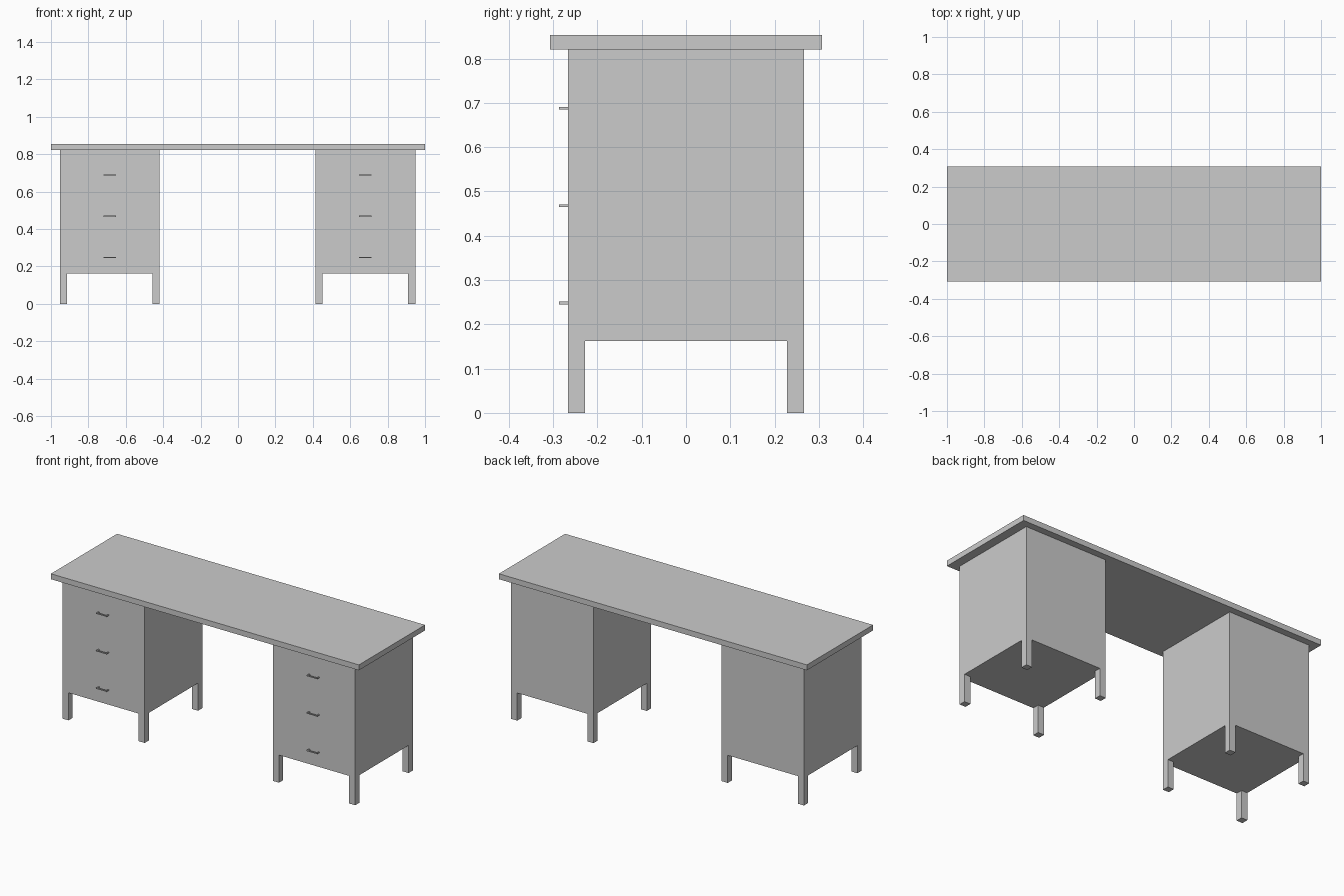
import bpy, bmesh

if "Cube" in bpy.data.objects:
    bpy.data.objects.remove(bpy.data.objects["Cube"])

def boxes(name, spans):
    """One object made of axis-aligned boxes given as (x0, x1, y0, y1, z0, z1)."""
    bm = bmesh.new()
    for x0, x1, y0, y1, z0, z1 in spans:
        vs = bmesh.ops.create_cube(bm, size=1)["verts"]
        for v in vs:
            v.co = (x1 if v.co.x > 0 else x0,
                    y1 if v.co.y > 0 else y0,
                    z1 if v.co.z > 0 else z0)
    me = bpy.data.meshes.new(name)
    bm.to_mesh(me)
    bm.free()
    ob = bpy.data.objects.new(name, me)
    bpy.context.collection.objects.link(ob)
    return ob

TOP_Z, UNDER_Z, BODY_Z = 0.853, 0.821, 0.162
HALF, LEG = 0.267, 0.039          # pedestal half width, leg thickness
BAR = 0.006                       # handle bar thickness

# Table top
boxes("desk_top", [(-1, 1, -0.307, 0.307, UNDER_Z, TOP_Z)])

for side, cx in (("left", -0.686), ("right", 0.681)):
    # Drawer pedestal
    boxes(side + "_pedestal", [(cx - HALF, cx + HALF, -HALF, HALF, BODY_Z, UNDER_Z)])

    # Four corner legs, flush with the pedestal sides
    for sx, xn in ((-1, "left"), (1, "right")):
        for sy, yn in ((-1, "front"), (1, "back")):
            xs = sorted((cx + sx * HALF, cx + sx * (HALF - LEG)))
            ys = sorted((sy * HALF, sy * (HALF - LEG)))
            boxes(f"{side}_pedestal_{yn}_{xn}_leg", [(*xs, *ys, 0, BODY_Z)])

    # Three U-shaped drawer pulls: front bar and two posts
    for level, z in (("lower", 0.248), ("middle", 0.468), ("upper", 0.688)):
        x0, x1 = cx - 0.034, cx + 0.034
        y0, y1 = -0.287, -HALF
        zs = (z - BAR / 2, z + BAR / 2)
        boxes(f"{side}_{level}_handle", [
            (x0, x1, y0, y0 + BAR, *zs),
            (x0, x0 + BAR, y0 + BAR, y1, *zs),
            (x1 - BAR, x1, y0 + BAR, y1, *zs)])
